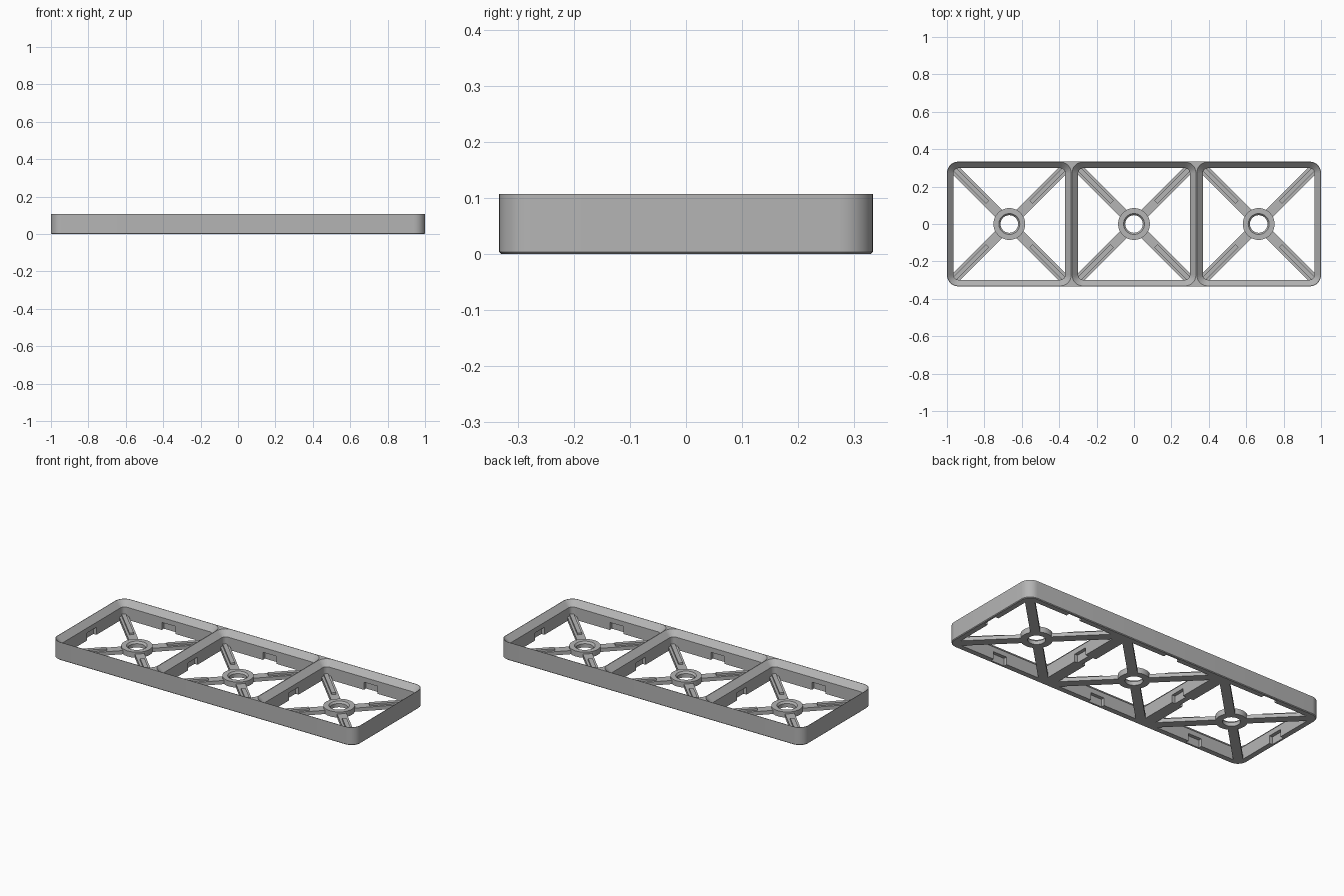
import bpy, bmesh, math
from mathutils import Matrix

if "Cube" in bpy.data.objects:
    bpy.data.objects.remove(bpy.data.objects["Cube"])

CELL, H = 2 / 3, 0.107
CENTRES = [-CELL, 0, CELL]

grey = bpy.data.materials.new("plain grey")
grey.diffuse_color = (0.46, 0.46, 0.46, 1)
grey.use_nodes = True
grey.node_tree.nodes["Principled BSDF"].inputs["Base Color"].default_value = grey.diffuse_color


def finish(name, bm, mat=True):
    bmesh.ops.recalc_face_normals(bm, faces=bm.faces)
    me = bpy.data.meshes.new(name)
    bm.to_mesh(me)
    bm.free()
    ob = bpy.data.objects.new(name, me)
    bpy.context.collection.objects.link(ob)
    if mat:
        me.materials.append(grey)
    return ob


def rounded(w, d, r, n=8):
    pts = []
    for i, (sx, sy) in enumerate([(1, 1), (-1, 1), (-1, -1), (1, -1)]):
        for k in range(n + 1):
            a = math.pi / 2 * (i + k / n)
            pts.append((sx * (w / 2 - r) + r * math.cos(a),
                        sy * (d / 2 - r) + r * math.sin(a)))
    return pts


def loft(bm, levels, cx=0):
    """Closed solid through a stack of (z, outline) levels."""
    rings = [[bm.verts.new((x + cx, y, z)) for x, y in pts] for z, pts in levels]
    n = len(rings[0])
    for a, b in zip(rings, rings[1:]):
        for i in range(n):
            j = (i + 1) % n
            bm.faces.new((a[i], a[j], b[j], b[i]))
    bm.faces.new(rings[0][::-1])
    bm.faces.new(rings[-1])


def box(bm, x, y, z, sx, sy, sz):
    m = Matrix.Translation((x, y, z)) @ Matrix.Diagonal((sx, sy, sz, 1))
    bmesh.ops.create_cube(bm, size=1, matrix=m)


def cut(target, cutter):
    cutter.hide_render = True
    cutter.hide_set(True)
    mod = target.modifiers.new("cut", 'BOOLEAN')
    mod.operation, mod.solver, mod.object = 'DIFFERENCE', 'EXACT', cutter


def smooth(ob):
    bpy.ops.object.select_all(action='DESELECT')
    ob.select_set(True)
    bpy.context.view_layer.objects.active = ob
    bpy.ops.object.shade_smooth_by_angle(angle=math.radians(30))


# Outer frame with a small bottom chamfer
bm = bmesh.new()
e = 0.004
loft(bm, [(0, rounded(2 - 2 * e, CELL - 2 * e, 0.06 - e)),
          (e, rounded(2, CELL, 0.06)), (H, rounded(2, CELL, 0.06))])
frame = finish("frame", bm)

# Cell openings: vertical walls flaring out to a thin rim
bm = bmesh.new()
for cx in CENTRES:
    wide, narrow = CELL - 0.005, CELL - 0.07
    loft(bm, [(-0.05, rounded(narrow, narrow, 0.026)),
              (0.074, rounded(narrow, narrow, 0.026)),
              (H, rounded(wide, wide, 0.0575)),
              (H + 0.05, rounded(wide, wide, 0.0575))], cx)
cut(frame, finish("opening_cutter", bm, False))

# Pockets in the middle of each wall, open at the bottom
bm = bmesh.new()
for cx in CENTRES:
    for s in (-1, 1):
        o = s * (CELL / 2 - 0.035)
        box(bm, cx + o, 0, 0.012, 0.04, 0.09, 0.066)
        box(bm, cx, o, 0.012, 0.09, 0.04, 0.066)
cut(frame, finish("pocket_cutter", bm, False))
smooth(frame)

# Centre rings with a countersunk hole
RING = [(0.085, 0), (0.085, 0.033), (0.056, 0.033), (0.047, 0.022), (0.047, 0)]
N = 48
for cx in CENTRES:
    bm = bmesh.new()
    loops = []
    for k in range(N):
        a = 2 * math.pi * k / N
        loops.append([bm.verts.new((cx + r * math.cos(a), r * math.sin(a), z))
                      for r, z in RING])
    for k in range(N):
        a, b = loops[k], loops[(k + 1) % N]
        for i in range(len(RING)):
            j = (i + 1) % len(RING)
            bm.faces.new((a[i], b[i], b[j], a[j]))
    smooth(finish("centre_ring", bm))

# Diagonal spokes: a flat bar with a raised ridge on its outer part
for cx in CENTRES:
    bm = bmesh.new()
    for q in range(4):
        old = set(bm.verts)
        box(bm, 0.245, 0, 0.011, 0.35, 0.052, 0.022)
        box(bm, 0.29, 0, 0.0265, 0.25, 0.024, 0.013)
        new = [v for v in bm.verts if v not in old]
        m = Matrix.Translation((cx, 0, 0)) @ Matrix.Rotation(math.pi / 4 + q * math.pi / 2, 4, 'Z')
        bmesh.ops.transform(bm, matrix=m, verts=new)
    finish("diagonal_spokes", bm)
